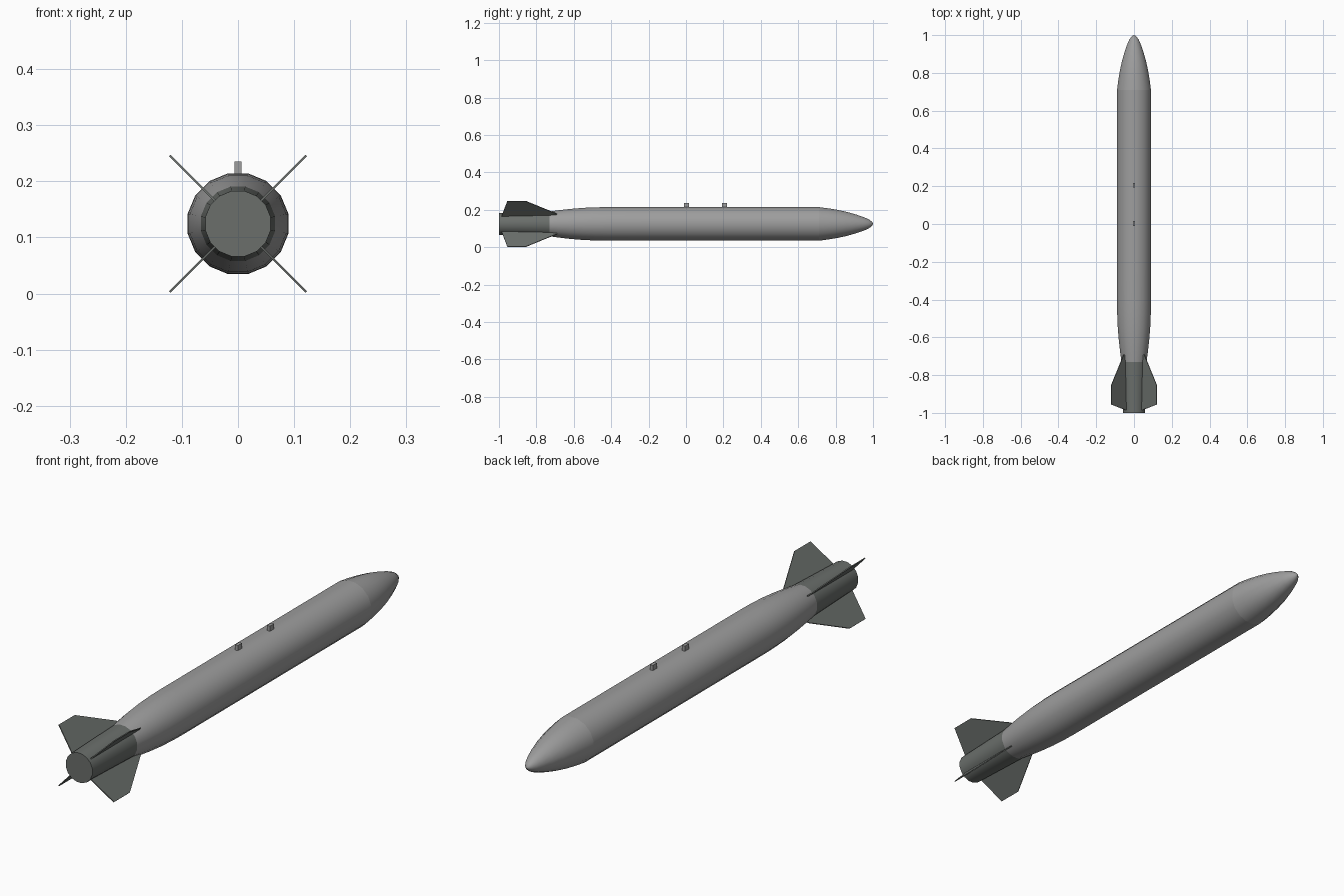
import bpy, bmesh, math
from mathutils import Matrix, Vector

if "Cube" in bpy.data.objects:
    bpy.data.objects.remove(bpy.data.objects["Cube"])

CZ = 0.1245      # height of the body axis
SIDES = 16


def material(name, rgb):
    m = bpy.data.materials.new(name)
    m.diffuse_color = (*rgb, 1)
    m.use_nodes = True
    m.node_tree.nodes["Principled BSDF"].inputs["Base Color"].default_value = m.diffuse_color
    return m


LIGHT = material("light_grey", (0.34, 0.34, 0.34))
DARK = material("dark_grey", (0.145, 0.158, 0.148))


def finish(bm, name, mat, smooth=False):
    bmesh.ops.recalc_face_normals(bm, faces=bm.faces)
    me = bpy.data.meshes.new(name)
    bm.to_mesh(me)
    bm.free()
    me.materials.append(mat)
    ob = bpy.data.objects.new(name, me)
    bpy.context.collection.objects.link(ob)
    if smooth:
        bpy.ops.object.select_all(action='DESELECT')
        ob.select_set(True)
        bpy.context.view_layer.objects.active = ob
        bpy.ops.object.shade_smooth_by_angle(angle=math.radians(40))
    return ob


def lathe(name, profile, mat):
    """Sweep (y, radius) points round the body axis, with a flat on top."""
    bm = bmesh.new()
    rings = []
    for y, r in profile:
        ring = []
        for i in range(SIDES):
            a = 2 * math.pi * (i + 0.5) / SIDES
            ring.append(bm.verts.new((r * math.cos(a), y, CZ + r * math.sin(a))))
        rings.append(ring)
    for a, b in zip(rings, rings[1:]):
        for i in range(SIDES):
            j = (i + 1) % SIDES
            bm.faces.new((a[i], a[j], b[j], b[i]))
    bm.faces.new(rings[0])
    bm.faces.new(rings[-1])
    return finish(bm, name, mat, True)


R = 0.0915
# Body sections, split at the seams
lathe("nose_cone", [(0.71, R), (0.76, 0.085), (0.81, 0.0765), (0.86, 0.0655),
                    (0.91, 0.051), (0.95, 0.037), (0.975, 0.026),
                    (0.99, 0.0155), (0.997, 0.008), (1.0, 0.001)], LIGHT)
lathe("forward_section", [(0.465, R), (0.71, R)], LIGHT)
lathe("centre_section", [(-0.235, R), (0.465, R)], LIGHT)
lathe("aft_section", [(-0.73, 0.0675), (-0.68, 0.0745), (-0.62, 0.0815),
                      (-0.55, 0.0875), (-0.48, 0.0905), (-0.42, R),
                      (-0.235, R)], LIGHT)
lathe("tail_tube", [(-1.0, 0.0595), (-0.73, 0.0675)], DARK)

# Four diagonal fins
FIN = [(0.045, -0.69), (0.076, -0.69), (0.172, -0.856),
       (0.172, -0.955), (0.055, -0.987), (0.045, -0.987)]
for k in range(4):
    bm = bmesh.new()
    turn = Matrix.Translation((0, 0, CZ)) @ Matrix.Rotation(math.radians(45 + 90 * k), 4, 'Y')
    sides = [[bm.verts.new(turn @ Vector((s, y, t))) for s, y in FIN]
             for t in (-0.002, 0.002)]
    bm.faces.new(sides[0])
    bm.faces.new(sides[1])
    for i in range(len(FIN)):
        j = (i + 1) % len(FIN)
        bm.faces.new((sides[0][i], sides[0][j], sides[1][j], sides[1][i]))
    finish(bm, f"tail_fin_{k + 1}", DARK)

# Two hanging lugs on top
for k, y in enumerate((0.003, 0.205)):
    bm = bmesh.new()
    bmesh.ops.create_cube(bm, size=1, matrix=Matrix.Translation((0, y, 0.221))
                          @ Matrix.Diagonal((0.013, 0.026, 0.028, 1)))
    finish(bm, f"hanging_lug_{k + 1}", LIGHT)
